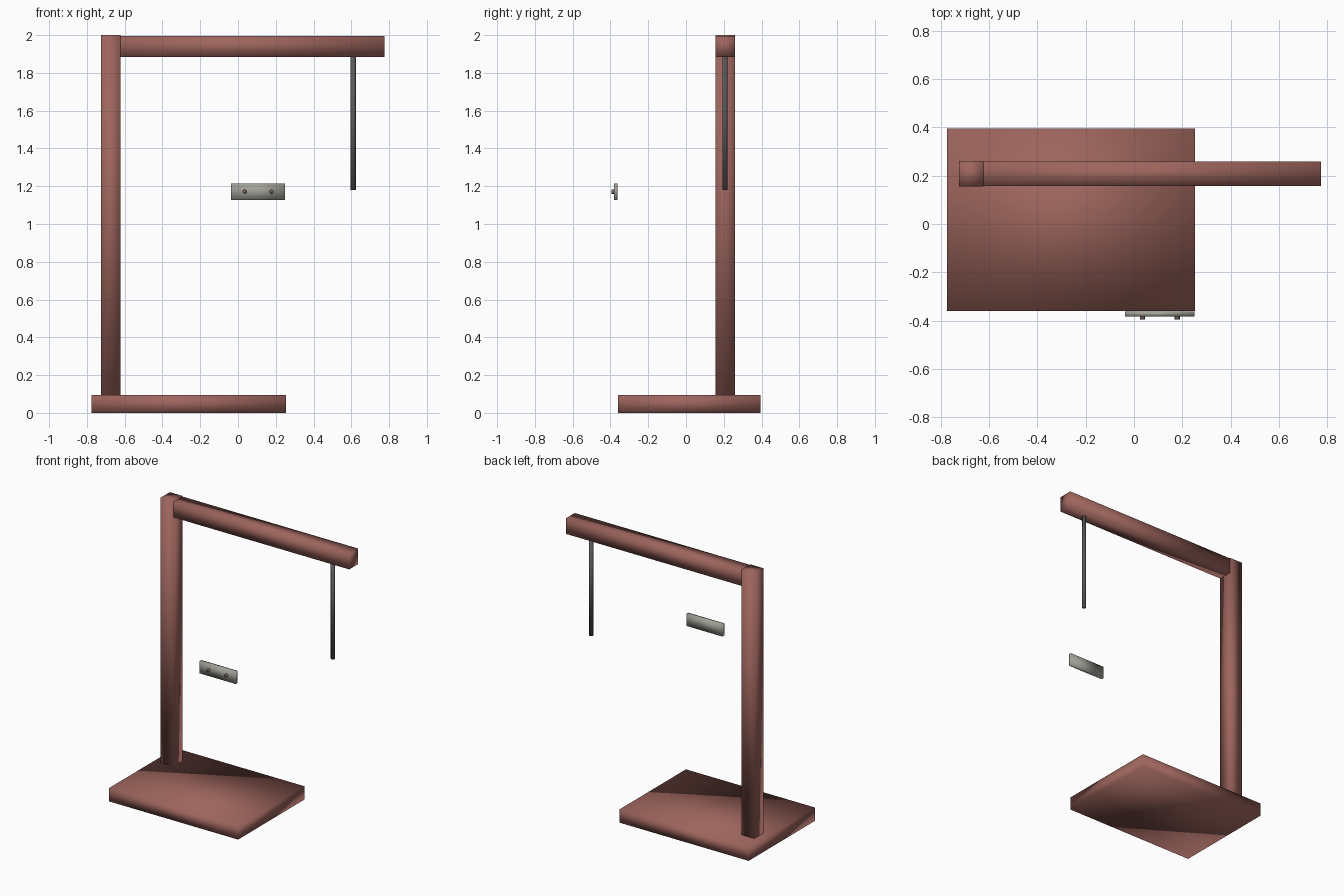
import bpy
from math import pi

if "Cube" in bpy.data.objects:
    bpy.data.objects.remove(bpy.data.objects["Cube"])


def material(name, rgb):
    m = bpy.data.materials.new(name)
    m.diffuse_color = (*rgb, 1)
    m.use_nodes = True
    m.node_tree.nodes["Principled BSDF"].inputs["Base Color"].default_value = m.diffuse_color
    return m


wood = material("red_wood", (0.34, 0.13, 0.11))
plate_metal = material("pale_metal", (0.36, 0.36, 0.32))
dark_metal = material("dark_metal", (0.10, 0.10, 0.10))
screw_metal = material("screw_metal", (0.20, 0.12, 0.11))


def finish(name, mat):
    ob = bpy.context.object
    ob.name = name
    ob.data.materials.append(mat)
    bpy.ops.object.transform_apply(location=False, rotation=True, scale=True)
    bpy.ops.object.shade_smooth()
    return ob


def box(name, lo, hi, mat):
    centre = [(a + b) / 2 for a, b in zip(lo, hi)]
    bpy.ops.mesh.primitive_cube_add(size=1, location=centre)
    bpy.context.object.scale = [b - a for a, b in zip(lo, hi)]
    return finish(name, mat)


def cylinder(name, centre, radius, depth, mat, rot=(0, 0, 0), sides=12):
    bpy.ops.mesh.primitive_cylinder_add(vertices=sides, radius=radius, depth=depth,
                                        location=centre, rotation=rot)
    return finish(name, mat)


# Wooden frame: base slab, post, overhead arm
box("base", (-0.775, -0.36, 0), (0.253, 0.395, 0.095), wood)
box("post", (-0.725, 0.156, 0.09), (-0.623, 0.26, 2.0), wood)
box("arm", (-0.72, 0.157, 1.885), (0.775, 0.259, 1.996), wood)

# Hanging rod under the arm
cylinder("hanging_rod", (0.61, 0.206, 1.54), 0.0135, 0.72, dark_metal)

# Separate name plate with two screws
box("plate", (-0.037, -0.382, 1.126), (0.25, -0.362, 1.214), plate_metal)
for i, x in enumerate((0.035, 0.179)):
    cylinder(f"plate_screw_{i + 1}", (x, -0.385, 1.171), 0.011, 0.02,
             screw_metal, (pi / 2, 0, 0))
